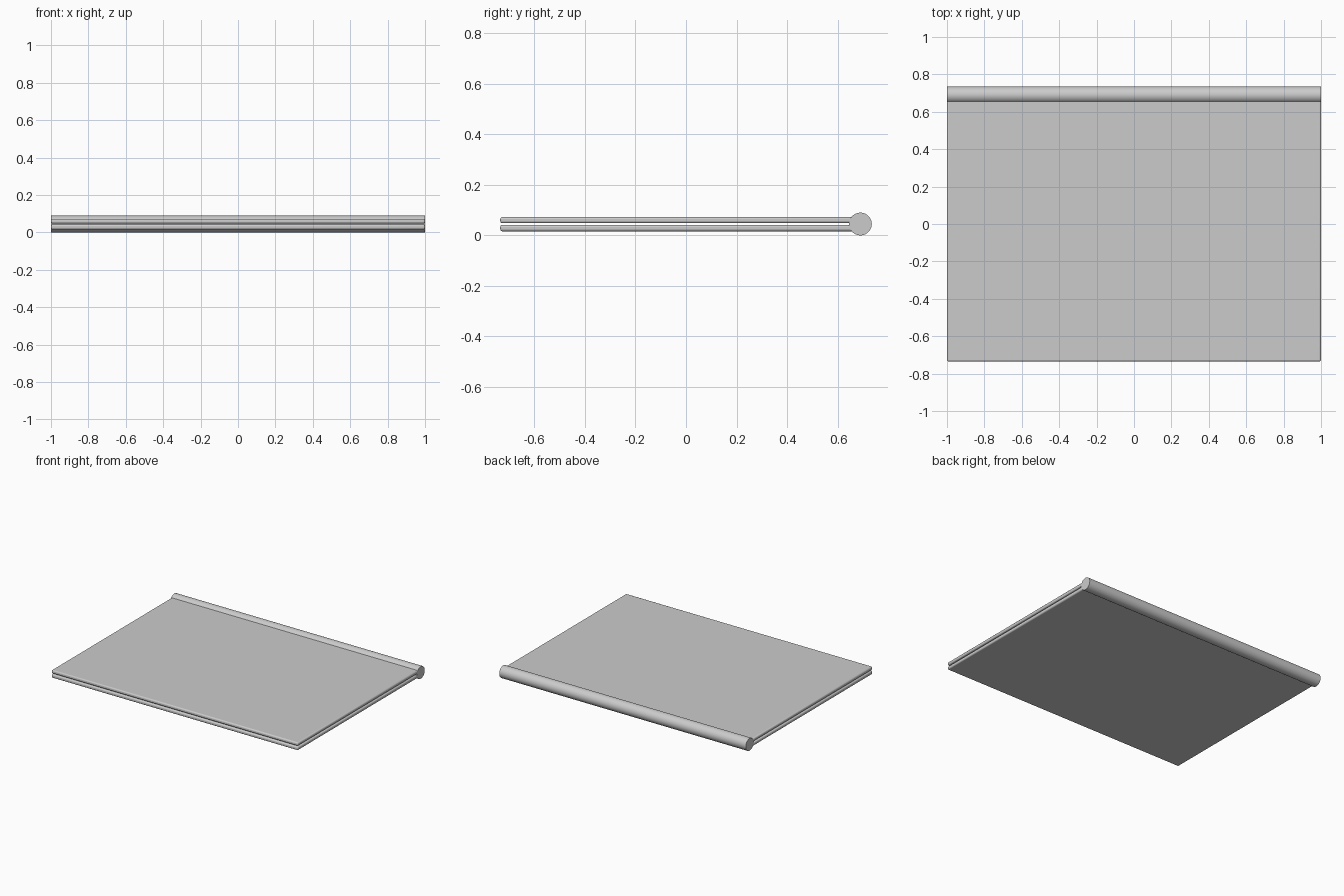
import bpy
import math

if "Cube" in bpy.data.objects:
    bpy.data.objects.remove(bpy.data.objects["Cube"])

# Shared dimensions
FRONT, REAR = -0.735, 0.676
HINGE_R = 0.045


def slab(name, z0, z1):
    """Thin full-width panel with softened edges."""
    bpy.ops.mesh.primitive_cube_add(size=1, location=(0, (FRONT + REAR) / 2, (z0 + z1) / 2))
    ob = bpy.context.object
    ob.name = name
    ob.scale = (2, REAR - FRONT, z1 - z0)
    bpy.ops.object.transform_apply(location=False, rotation=False, scale=True)
    bevel = ob.modifiers.new("soft_edges", 'BEVEL')
    bevel.width = 0.009
    bevel.segments = 3
    bpy.ops.object.shade_smooth_by_angle(angle=math.radians(35))
    return ob


# Lower body and closed lid, with a narrow gap between them
slab("base", 0.016, 0.042)
slab("lid", 0.048, 0.073)

# Hinge barrel along the back edge
bpy.ops.mesh.primitive_cylinder_add(vertices=48, radius=HINGE_R, depth=2,
                                    location=(0, 0.69, HINGE_R),
                                    rotation=(0, math.pi / 2, 0))
hinge = bpy.context.object
hinge.name = "hinge_barrel"
bpy.ops.object.shade_smooth_by_angle(angle=math.radians(35))
